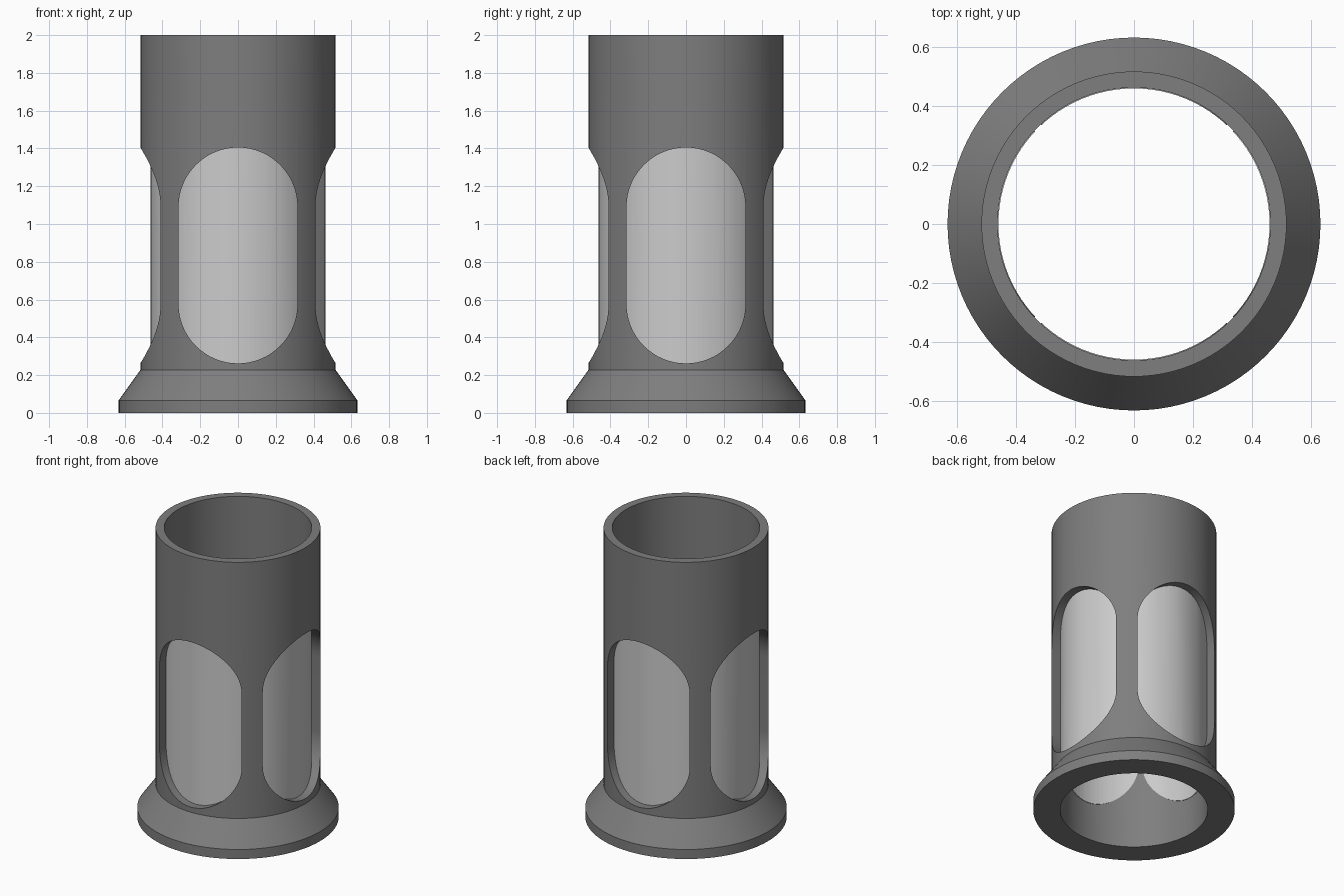
import bpy, bmesh, math

if "Cube" in bpy.data.objects:
    bpy.data.objects.remove(bpy.data.objects["Cube"])

def material(name, value):
    m = bpy.data.materials.new(name)
    m.diffuse_color = (value, value, value, 1)
    m.use_nodes = True
    m.node_tree.nodes["Principled BSDF"].inputs["Base Color"].default_value = m.diffuse_color
    return m

dark = material("dark grey", 0.21)
light = material("light pane grey", 0.6)

R_OUT, R_IN, R_BASE = 0.517, 0.4625, 0.632
SEGMENTS = 96

def finish(name, bm, mat):
    bmesh.ops.recalc_face_normals(bm, faces=bm.faces)
    me = bpy.data.meshes.new(name)
    bm.to_mesh(me)
    bm.free()
    me.materials.append(mat)
    ob = bpy.data.objects.new(name, me)
    bpy.context.collection.objects.link(ob)
    return ob

def lathe(name, profile, mat):
    # closed (radius, z) profile turned about z
    bm = bmesh.new()
    rings = [[bm.verts.new((r * math.cos(a), r * math.sin(a), z)) for r, z in profile]
             for a in (2 * math.pi * i / SEGMENTS for i in range(SEGMENTS))]
    n = len(profile)
    for i in range(SEGMENTS):
        a, b = rings[i], rings[(i + 1) % SEGMENTS]
        for j in range(n):
            k = (j + 1) % n
            bm.faces.new((a[j], b[j], b[k], a[k]))
    return finish(name, bm, mat)

def slot(name, angle):
    # rounded-end window prism pointing outward at the given angle
    half, z_low, z_high, steps = 0.315, 0.577, 1.09, 32
    outline = []
    for centre, start in ((z_high, 0), (z_low, math.pi)):
        for i in range(steps + 1):
            t = start + math.pi * i / steps
            outline.append((half * math.cos(t), centre + half * math.sin(t)))
    c, s = math.cos(angle), math.sin(angle)
    bm = bmesh.new()
    near, far = [[bm.verts.new((d * c - u * s, d * s + u * c, z)) for u, z in outline]
                 for d in (0.32, 0.7)]
    bm.faces.new(near)
    bm.faces.new(far)
    n = len(outline)
    for i in range(n):
        k = (i + 1) % n
        bm.faces.new((near[i], near[k], far[k], far[i]))
    ob = finish(name, bm, dark)
    ob.hide_render = True
    return ob

def boolean(ob, cutter, operation):
    mod = ob.modifiers.new("window", 'BOOLEAN')
    mod.operation, mod.object, mod.solver = operation, cutter, 'EXACT'
    bpy.ops.object.select_all(action='DESELECT')
    bpy.context.view_layer.objects.active = ob
    ob.select_set(True)
    bpy.ops.object.modifier_apply(modifier=mod.name)

def smooth(ob):
    bpy.ops.object.select_all(action='DESELECT')
    bpy.context.view_layer.objects.active = ob
    ob.select_set(True)
    bpy.ops.object.shade_smooth_by_angle(angle=math.radians(25))

# tube with flared foot
body = lathe("tube_body", [(R_IN, 0), (R_BASE, 0), (R_BASE, 0.066), (R_OUT, 0.227),
                           (R_OUT, 2), (R_IN, 2)], dark)

# four windows, each closed by a thin curved pane on the inner wall
for i in range(4):
    cutter = slot("window_cutter", i * math.pi / 2)
    boolean(body, cutter, 'DIFFERENCE')
    pane = lathe("window_pane", [(R_IN - 0.003, 0.1), (R_IN, 0.1),
                                 (R_IN, 1.6), (R_IN - 0.003, 1.6)], light)
    boolean(pane, cutter, 'INTERSECT')
    pane.data.materials.clear()
    pane.data.materials.append(light)
    for p in pane.data.polygons:
        p.material_index = 0
    smooth(pane)
    bpy.data.objects.remove(cutter)
smooth(body)
